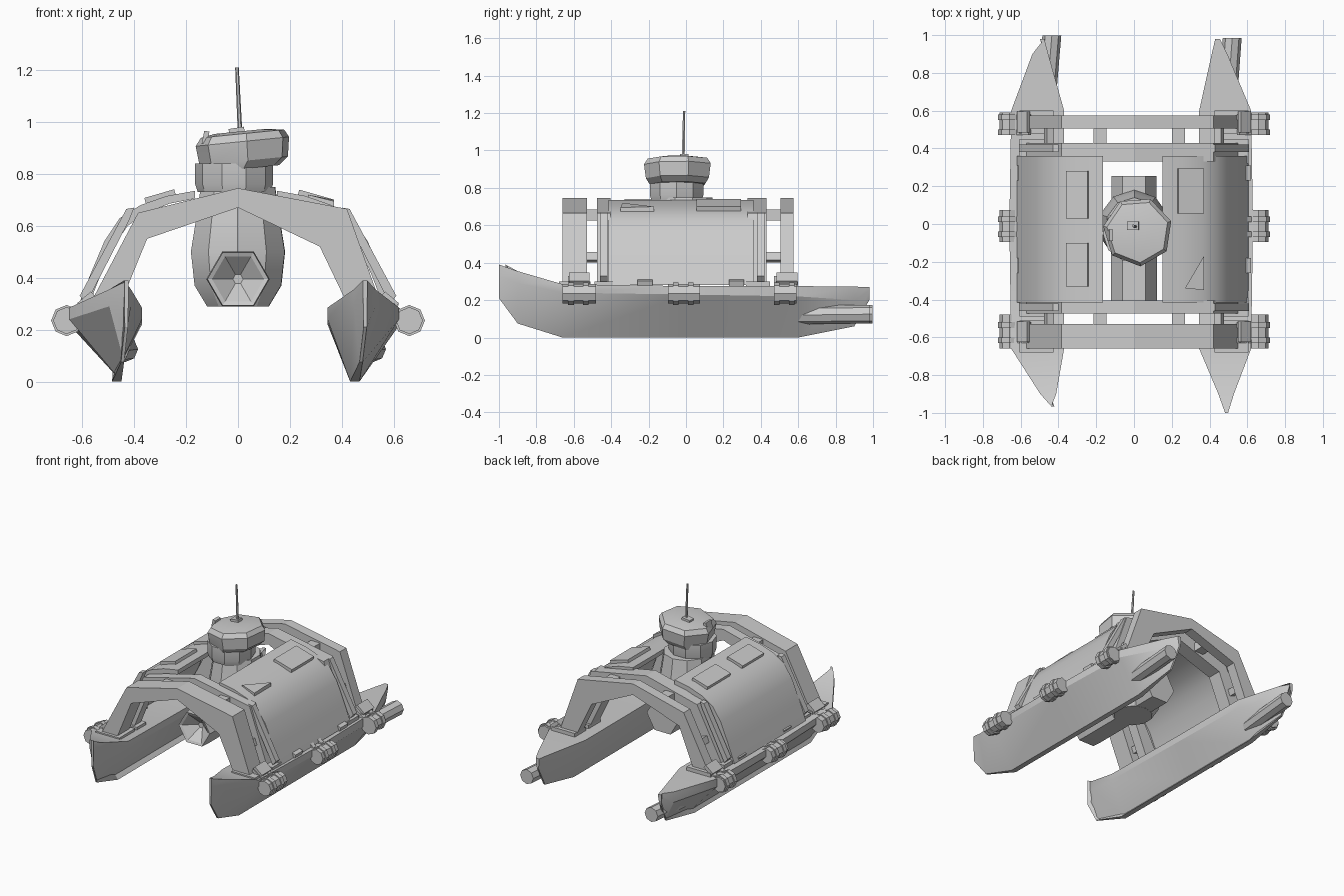
import bpy, bmesh
from math import cos, sin, pi, radians
from mathutils import Vector, Matrix

if "Cube" in bpy.data.objects:
    bpy.data.objects.remove(bpy.data.objects["Cube"])


def finish(name, bm, smooth=None):
    bmesh.ops.recalc_face_normals(bm, faces=bm.faces)
    me = bpy.data.meshes.new(name)
    bm.to_mesh(me)
    bm.free()
    ob = bpy.data.objects.new(name, me)
    bpy.context.collection.objects.link(ob)
    if smooth:
        bpy.ops.object.select_all(action='DESELECT')
        ob.select_set(True)
        bpy.context.view_layer.objects.active = ob
        bpy.ops.object.shade_smooth_by_angle(angle=radians(smooth))
    return ob


def loft(name, rings, smooth=None):
    """Skin equal-length rings and cap both ends."""
    bm = bmesh.new()
    vs = [[bm.verts.new(p) for p in r] for r in rings]
    n = len(rings[0])
    for a, b in zip(vs, vs[1:]):
        for i in range(n):
            j = (i + 1) % n
            bm.faces.new((a[i], a[j], b[j], b[i]))
    bm.faces.new(vs[0])
    bm.faces.new(vs[-1])
    return finish(name, bm, smooth)


def prism(name, pts, y0, y1, smooth=None):
    return loft(name, [[(x, y, z) for x, z in pts] for y in (y0, y1)], smooth)


def circle(c, r, n, axis='Z', turn=0.0):
    out = []
    for i in range(n):
        a = 2 * pi * i / n + turn
        u, v = r * cos(a), r * sin(a)
        out.append(Vector(c) + (Vector((u, v, 0)) if axis == 'Z' else Vector((u, 0, v))))
    return out


def box(name, c, size, tilt=0.0):
    bm = bmesh.new()
    m = Matrix.Translation(c) @ Matrix.Rotation(tilt, 4, 'Y') @ Matrix.Diagonal((*size, 1))
    bmesh.ops.create_cube(bm, size=1, matrix=m)
    return finish(name, bm)


def rod(name, a, b, r, n=8):
    return loft(name, [circle(a, r, n, 'Y'), circle(b, r, n, 'Y')], 40)


# Hulls: wedge sections from bow to stern
def hull(name, inner, outer, keel, bow_x, stern_x, bow_y):
    def section(y, xi, xo, deck, mid, k, kz):
        w = 0.018 if abs(y) < 0.8 else 0.006
        return [(xi, y, deck), (xi, y, mid), (k - w, y, kz),
                (k + w, y, kz), (xo, y, mid), (xo, y, deck)]
    mix = lambda a, b, t: a + (b - a) * t
    loft(name, [
        section(bow_y, bow_x - .008, bow_x + .008, .39, .33, bow_x, .21),
        section(-0.90, mix(bow_x, inner, .3), mix(bow_x, outer, .3), .355, .29, mix(bow_x, keel, .4), .075),
        section(-0.66, inner, outer, .285, .24, keel, 0),
        section(0.0, inner, outer + .01 * (1 if outer > 0 else -1), .275, .23, keel, 0),
        section(0.60, inner, outer, .275, .22, keel, 0),
        section(0.90, mix(stern_x, inner, .3), mix(stern_x, outer, .3), .272, .2, mix(stern_x, keel, .6), .06),
        section(0.98, stern_x - .01, stern_x + .015, .27, .25, stern_x, .2),
    ], 25)


hull("hull_right", .345, .62, .45, .49, .44, -1.0)
hull("hull_left", -.37, -.65, -.467, -.43, -.49, -.965)
rod("thruster_right", (.49, .58, .12), (.52, .985, .125), .05)
rod("thruster_left", (-.47, .58, .12), (-.435, .998, .125), .05)

# Bent cross arches in two pairs
arch = [(-.585, .27), (-.385, .65), (0, .745), (.42, .665), (.56, .27),
        (.435, .27), (.315, .52), (0, .67), (-.35, .55), (-.465, .27)]
for name, y0, y1 in (("front", -.66, -.53), ("front_inner", -.475, -.405),
                     ("rear_inner", .33, .43), ("rear", .505, .575)):
    prism("arch_" + name, arch, y0, y1)

# Short rails joining each pair of arches
for x in (-.18, .235):
    for y in (-.49, .47):
        box("arch_rail", (x, y, .655), (.07, .16, .06))
for s in (-1, 1):
    for y in (-.5, .47):
        box("leg_rail", (s * .45, y, .43), (.04, .12, .045), -s * .35)

# Curved deck panels, thin shells from centre down to each hull
curve = [(.15, .735), (.26, .715), (.36, .68), (.44, .63), (.50, .54), (.555, .41), (.605, .28)]
inside = [(.565, .28), (.515, .41), (.465, .52), (.41, .60), (.34, .65), (.25, .685), (.15, .705)]
prism("deck_panel_right", curve + inside, -.415, .36, 35)
prism("deck_panel_left", [(-x - .015, z) for x, z in curve + inside], -.415, .36, 35)

# Raised hatches on the panels
for c, size, tilt in (((-.30, .155, .712), (.12, .25, .025), -.28), ((-.30, -.215, .712), (.12, .23, .025), -.28),
                      ((.30, .175, .708), (.14, .24, .025), .28)):
    box("hatch", c, size, tilt)
loft("wedge_hatch", [[(.27, -.34, .72), (.37, -.35, .695), (.37, -.17, .70)],
                     [(.27, -.34, .69), (.37, -.35, .66), (.37, -.17, .66)]])

# Angled frame strips at the panel ends
for s in (-1, 1):
    for y in (-.44, .40):
        prism("panel_brace", [(s * x, z) for x, z in
              ((.40, .67), (.43, .665), (.61, .33), (.585, .30), (.42, .62))], y - .02, y + .02)

# Fenders with straps and clamps along the hull sides
for s in (-1, 1):
    for y, h in ((-.57, .09), (-.01, .085), (.53, .06)):
        x = s * .66
        rod("fender", (x, y - h, .235), (x, y + h, .235), .052)
        for d in (-.045, .035):
            rod("fender_band", (x, y + d - .015, .235), (x, y + d + .015, .235), .06)
            box("fender_strap", (s * .60, y + d, .285), (.12, .03, .02), s * .65)
    # Feet and small deck fittings
    for y, l in ((-.595, .17), (-.44, .10), (.385, .13), (.54, .12)):
        box("arch_foot", (s * .515, y, .285), (.18, l, .03))
    for y in (-.22, .27):
        box("deck_cleat", (s * .59, y, .29), (.05, .08, .04), s * .3)
    for y in (-.57, .54):
        box("leg_clamp", (s * .585, y, .315), (.07, .11, .025), s * .7)

# Central pod and its lower sensor barrel
loft("centre_pod", [circle((0, -.01, z), r, 10, turn=.3) for z, r in
     ((.29, .125), (.37, .175), (.50, .19), (.62, .17), (.75, .15))], 30)
loft("sensor_barrel", [circle((0, y, .395), r, 6, 'Y') for y, r in
     ((.255, .12), (-.40, .122), (-.475, .118), (-.468, .10), (-.40, .02))])

# Turret: narrow neck with a wider, slanted faceted head
loft("turret_neck", [circle((-.015, -.05, z), r, 10) for z, r in
     ((.73, .14), (.76, .15), (.84, .15))], 30)
head = []
for z, r, cx in ((.82, .155, .01), (.85, .175, .025), (.925, .185, .02), (.955, .165, .02), (.965, .10, .01)):
    head.append([p + Vector((0, 0, .10 * (p.x - .02))) for p in circle((cx, -.04, z), r, 7, turn=.3)])
loft("turret_head", head, 20)
box("side_visor", (-.125, -.06, .94), (.02, .06, .05), .2)

# Antenna
box("antenna_base", (-.005, -.01, .965), (.06, .045, .025), -.15)
loft("antenna", [circle((.008, -.015, .955), .009, 6), circle((-.004, -.01, 1.21), .007, 6)])
